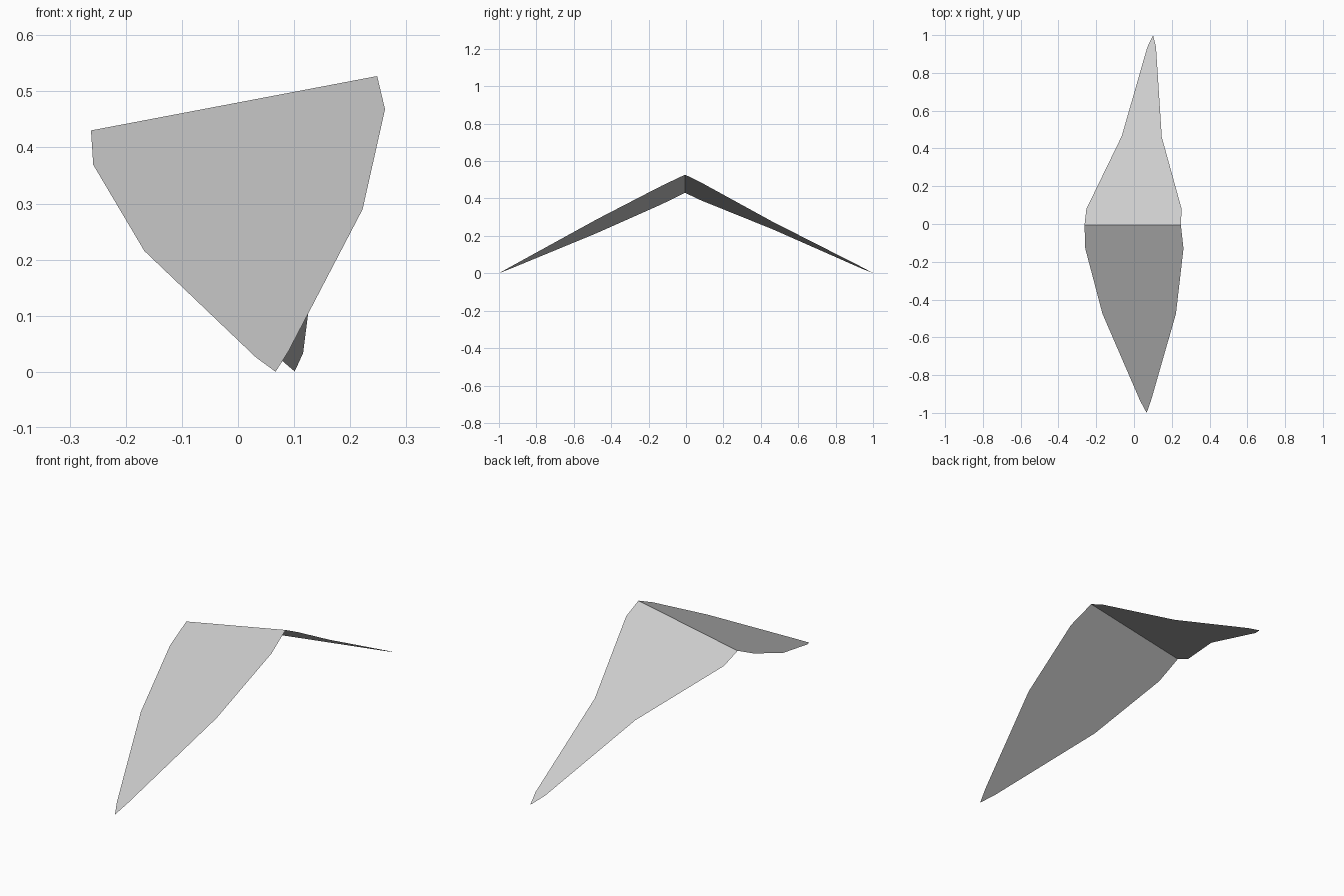
import bpy

cube = bpy.data.objects.get("Cube")
if cube:
    bpy.data.objects.remove(cube, do_unlink=True)

GREY = (0.6, 0.6, 0.6, 1.0)
mat = bpy.data.materials.new("light grey")
mat.use_nodes = True
mat.diffuse_color = GREY
mat.node_tree.nodes["Principled BSDF"].inputs["Base Color"].default_value = GREY

FOLD_Y = -0.005


def blade(name, outline, slope):
    """Flat thin panel hanging from the tilted fold line; outline is in plan."""
    ridge = [(-0.262, FOLD_Y), (0.248, FOLD_Y)]
    plan = ridge + outline
    verts = [(x, y, 0.48 + 0.19 * x - slope * abs(y - FOLD_Y)) for x, y in plan]
    face = list(range(len(verts)))
    if outline[0][1] > 0:
        pass
    else:
        face.reverse()
    mesh = bpy.data.meshes.new(name)
    mesh.from_pydata(verts, [], [face])
    mesh.materials.append(mat)
    obj = bpy.data.objects.new(name, mesh)
    bpy.context.collection.objects.link(obj)
    return obj


# Broad front half, running from the right edge round the tip to the left edge
blade("front_blade", [(0.262, -0.13), (0.222, -0.475), (0.09, -0.935), (0.067, -1.0),
                      (0.032, -0.935), (-0.167, -0.475), (-0.258, -0.13)], 0.495)

# Narrower back half with a drawn-out tip
blade("back_blade", [(0.252, 0.08), (0.147, 0.46), (0.116, 0.94), (0.101, 1.0),
                     (0.07, 0.935), (-0.065, 0.465), (-0.252, 0.08)], 0.496)
